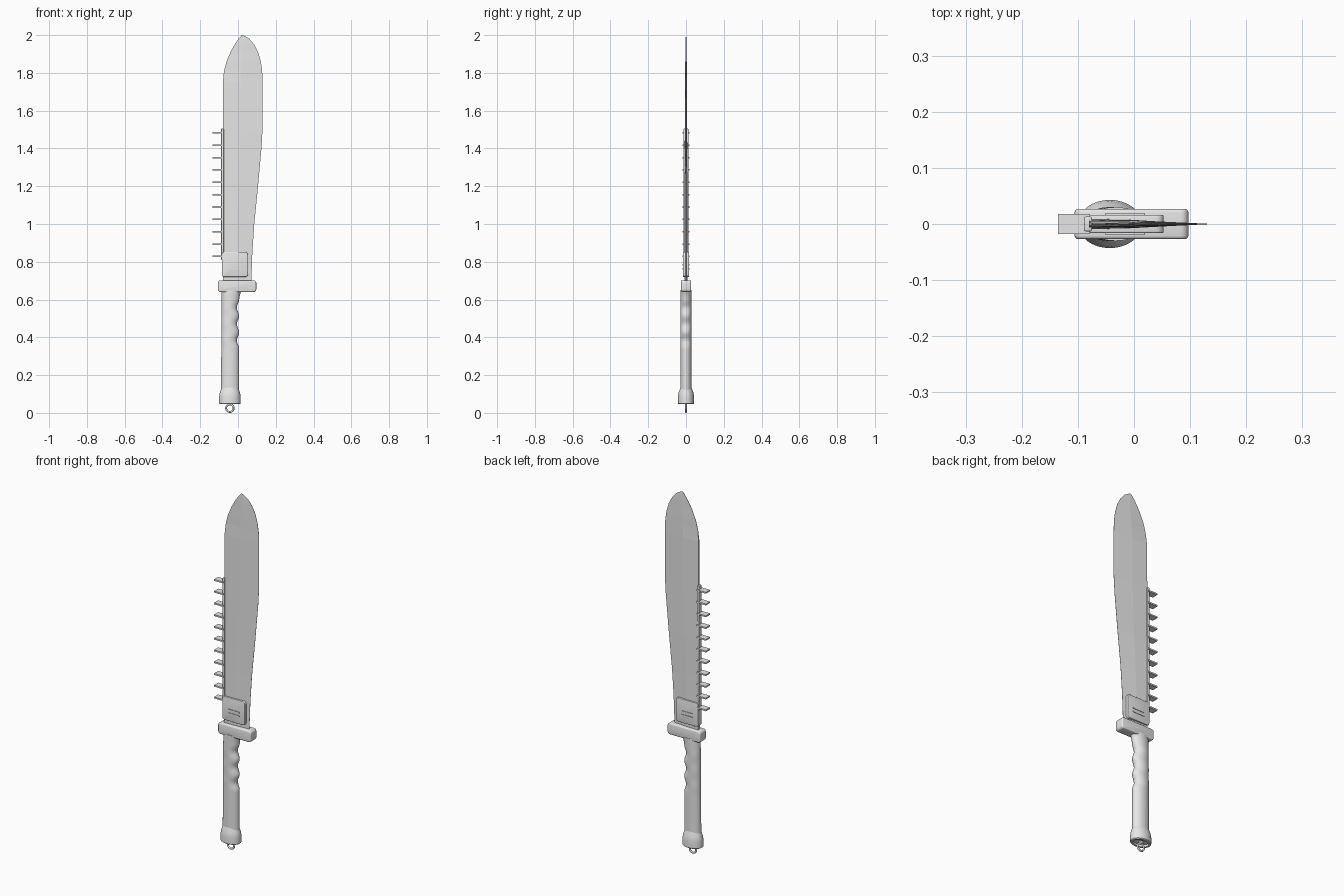
import bpy, bmesh, math

cube = bpy.data.objects.get("Cube")
if cube:
    bpy.data.objects.remove(cube, do_unlink=True)

steel = bpy.data.materials.new("grey_steel")
steel.use_nodes = True
GREY = (0.8, 0.8, 0.8, 1)
steel.diffuse_color = GREY
steel.node_tree.nodes["Principled BSDF"].inputs["Base Color"].default_value = GREY


def finish(name, bm, smooth=0):
    bmesh.ops.recalc_face_normals(bm, faces=bm.faces[:])
    mesh = bpy.data.meshes.new(name)
    bm.to_mesh(mesh)
    bm.free()
    mesh.materials.append(steel)
    obj = bpy.data.objects.new(name, mesh)
    bpy.context.collection.objects.link(obj)
    if smooth:
        bpy.ops.object.select_all(action='DESELECT')
        obj.select_set(True)
        bpy.context.view_layer.objects.active = obj
        bpy.ops.object.shade_smooth_by_angle(angle=math.radians(smooth))
    return obj


def loft(name, rings, smooth=0):
    """Skin a stack of closed rings and cap both ends."""
    bm = bmesh.new()
    rows = [[bm.verts.new(p) for p in ring] for ring in rings]
    n = len(rows[0])
    for a, b in zip(rows, rows[1:]):
        for i in range(n):
            j = (i + 1) % n
            bm.faces.new((a[i], a[j], b[j], b[i]))
    bm.faces.new(rows[0])
    bm.faces.new(rows[-1])
    return finish(name, bm, smooth)


def oval(left, right, depth, z, sides=32):
    mid, rad = (left + right) / 2, (right - left) / 2
    turn = [math.tau * i / sides for i in range(sides)]
    return [(mid + rad * math.cos(t), depth * math.sin(t), z) for t in turn]


def box(name, x, y, z, corner=0, rim=0):
    """Box from x, y, z ranges; corner rounds the y-direction edges, rim softens the rest."""
    bm = bmesh.new()
    bmesh.ops.create_cube(bm, size=1)
    for v in bm.verts:
        v.co = [(r[0] + r[1]) / 2 + c * (r[1] - r[0]) for c, r in zip(v.co, (x, y, z))]
    if corner:
        edges = [e for e in bm.edges if abs(e.verts[0].co.y - e.verts[1].co.y) > 1e-4]
        bmesh.ops.bevel(bm, geom=edges, offset=corner, segments=4, profile=0.5, affect='EDGES')
    if rim:
        edges = [e for e in bm.edges if e.calc_face_angle(0) > 0.8]
        bmesh.ops.bevel(bm, geom=edges, offset=rim, segments=3, profile=0.5, affect='EDGES')
    return finish(name, bm, 40 if corner or rim else 0)


# Blade: height, spine x, cutting edge x, half thickness of spine, of ridge
profile = [
    (0.69, -0.08, 0.07, 0.009, 0.008), (0.85, -0.08, 0.076, 0.009, 0.008),
    (1.0, -0.08, 0.086, 0.008, 0.007), (1.2, -0.08, 0.106, 0.008, 0.007),
    (1.4, -0.08, 0.124, 0.007, 0.006), (1.5, -0.08, 0.13, 0.006, 0.006),
    (1.75, -0.08, 0.13, 0.004, 0.005), (1.81, -0.074, 0.128, 0.001, 0.004),
    (1.86, -0.061, 0.121, 0.001, 0.004), (1.91, -0.04, 0.107, 0.001, 0.003),
    (1.95, -0.018, 0.086, 0.001, 0.003), (1.98, 0.003, 0.061, 0.001, 0.002),
    (1.995, 0.016, 0.036, 0.001, 0.001), (2.0, 0.02, 0.024, 0.0005, 0.0005)]
rings = []
for z, spine, edge, ts, tr in profile:
    ridge = spine + 0.45 * (edge - spine)
    rings.append([(spine, -ts, z), (ridge, -tr, z), (edge, -0.0005, z),
                  (edge, 0.0005, z), (ridge, tr, z), (spine, ts, z)])
loft("blade", rings)

# Saw rail with its row of thin teeth
box("saw_rail", (-0.089, -0.075), (-0.013, 0.013), (0.81, 1.505), rim=0.003)
for i in range(11):
    z = 0.828 + 0.0655 * i
    box(f"saw_tooth_{i + 1}", (-0.135, -0.078), (-0.018, 0.018), (z - 0.004, z + 0.004))

# Collar plate at the blade root, with a raised oval slot on each face
box("collar_plate", (-0.086, 0.053), (-0.016, 0.016), (0.72, 0.852), 0.014, 0.003)
for side, name in ((-1, "front"), (1, "back")):
    for z in (0.764, 0.784):
        y = sorted((side * 0.015, side * 0.019))
        part = "upper" if z > 0.77 else "lower"
        box(f"{name}_{part}_slot_bar", (-0.052, 0.02), y, (z - 0.004, z + 0.004), 0.003)

# Guard
box("guard", (-0.106, 0.097), (-0.027, 0.027), (0.64, 0.702), 0.014, 0.006)

# Grip: oval sections with finger grooves on the edge side
rings = []
for i in range(61):
    z = 0.12 + 0.53 * i / 60
    right = 0.006
    if 0.34 < z < 0.60:
        right -= 0.006 * (1 - math.cos(math.tau * (z - 0.34) / 0.0867))
    flare = max(0, (z - 0.59) / 0.06) ** 2 * 0.014
    rings.append(oval(-0.09 + 0.004 * (z - 0.12) / 0.53, right + flare, 0.03, z))
loft("grip", rings, 40)

# Pommel: flared cap with a recessed underside
steps = [(0.014, 0.058), (0.014, 0.046), (0.004, 0.046), (0, 0.05), (0, 0.085),
         (0.003, 0.105), (0.009, 0.122), (0.015, 0.14)]
loft("pommel", [oval(-0.1 + d, 0.014 - d, 0.043 - d, z) for d, z in steps], 40)

# Lanyard ring below the pommel
bm = bmesh.new()
grid = [[bm.verts.new((-0.043 + (0.02 + 0.005 * math.cos(b)) * math.cos(a), 0.005 * math.sin(b),
                       0.025 + (0.02 + 0.005 * math.cos(b)) * math.sin(a)))
         for b in [math.tau * k / 10 for k in range(10)]]
        for a in [math.tau * k / 28 for k in range(28)]]
for i in range(28):
    for j in range(10):
        bm.faces.new((grid[i - 1][j - 1], grid[i][j - 1], grid[i][j], grid[i - 1][j]))
finish("lanyard_ring", bm, 60)
box("ring_stem", (-0.052, -0.034), (-0.006, 0.006), (0.044, 0.062))
